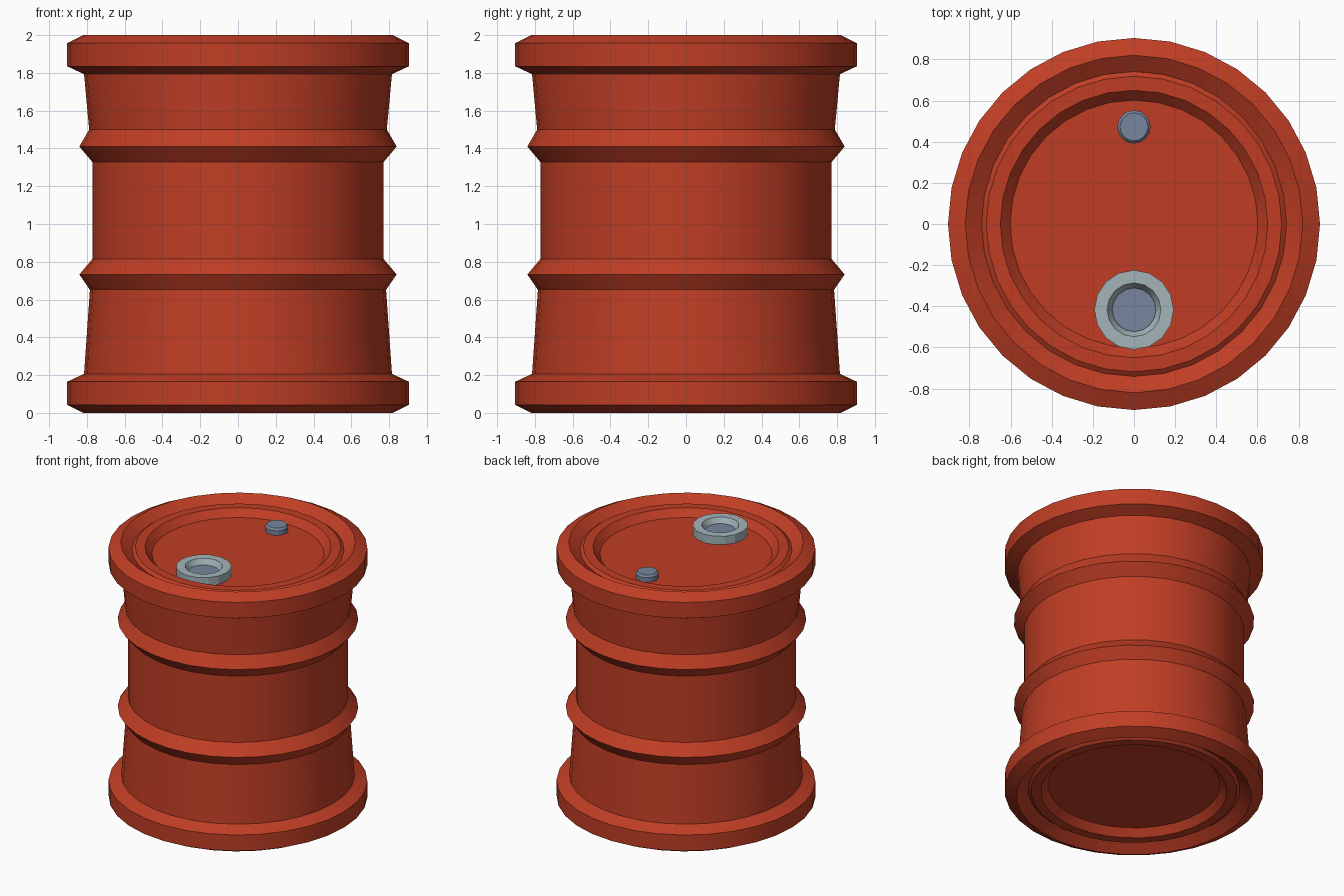
import bpy, bmesh, math

if "Cube" in bpy.data.objects:
    bpy.data.objects.remove(bpy.data.objects["Cube"])


def material(name, rgb):
    m = bpy.data.materials.new(name)
    m.diffuse_color = (*rgb, 1.0)
    m.use_nodes = True
    m.node_tree.nodes["Principled BSDF"].inputs["Base Color"].default_value = m.diffuse_color
    return m


RED = material("barrel red", (0.527, 0.048, 0.018))
LIGHT = material("light grey metal", (0.37, 0.46, 0.49))
BLUE = material("blue grey metal", (0.185, 0.235, 0.337))


def lathe(name, profile, sides, mat, center=(0, 0)):
    """Spin (radius, z) points around a vertical axis and cap both ends."""
    bm = bmesh.new()
    rings = []
    for r, z in profile:
        rings.append([bm.verts.new((center[0] + r * math.cos(2 * math.pi * i / sides),
                                    center[1] + r * math.sin(2 * math.pi * i / sides), z))
                      for i in range(sides)])
    for a, b in zip(rings, rings[1:]):
        for i in range(sides):
            j = (i + 1) % sides
            bm.faces.new((a[i], a[j], b[j], b[i]))
    bm.faces.new(rings[0])
    bm.faces.new(rings[-1])
    bmesh.ops.recalc_face_normals(bm, faces=bm.faces)
    mesh = bpy.data.meshes.new(name)
    bm.to_mesh(mesh)
    bm.free()
    obj = bpy.data.objects.new(name, mesh)
    bpy.context.collection.objects.link(obj)
    mesh.materials.append(mat)
    bpy.ops.object.select_all(action='DESELECT')
    obj.select_set(True)
    bpy.context.view_layer.objects.active = obj
    bpy.ops.object.shade_smooth_by_angle(angle=math.radians(20))
    return obj


# Barrel: recessed end and rim profile, shared by the bottom and the top
end = [(0.602, 0.09), (0.65, 0.037), (0.718, 0.037), (0.741, 0.055), (0.82, 0.0),
       (0.904, 0.043), (0.904, 0.165), (0.815, 0.207)]
top = [(r, 2 - z) for r, z in reversed(end)]
# two raised hoops around the wall
hoops = [(0.784, 0.652), (0.84, 0.733), (0.77, 0.816),
         (0.77, 1.327), (0.84, 1.41), (0.788, 1.5)]
lathe("barrel", end + hoops + top, 32, RED)

# Large filler: raised collar and sunken plug
lathe("filler_collar", [(0.193, 1.90), (0.193, 1.975), (0.131, 1.975), (0.106, 1.93)],
      16, LIGHT, (0, -0.417))
lathe("filler_plug", [(0.108, 1.92), (0.106, 1.935)], 16, BLUE, (0, -0.417))

# Small vent cap with a bevelled top
lathe("vent_cap", [(0.081, 1.90), (0.081, 1.945), (0.068, 1.96)], 16, BLUE, (0, 0.472))
